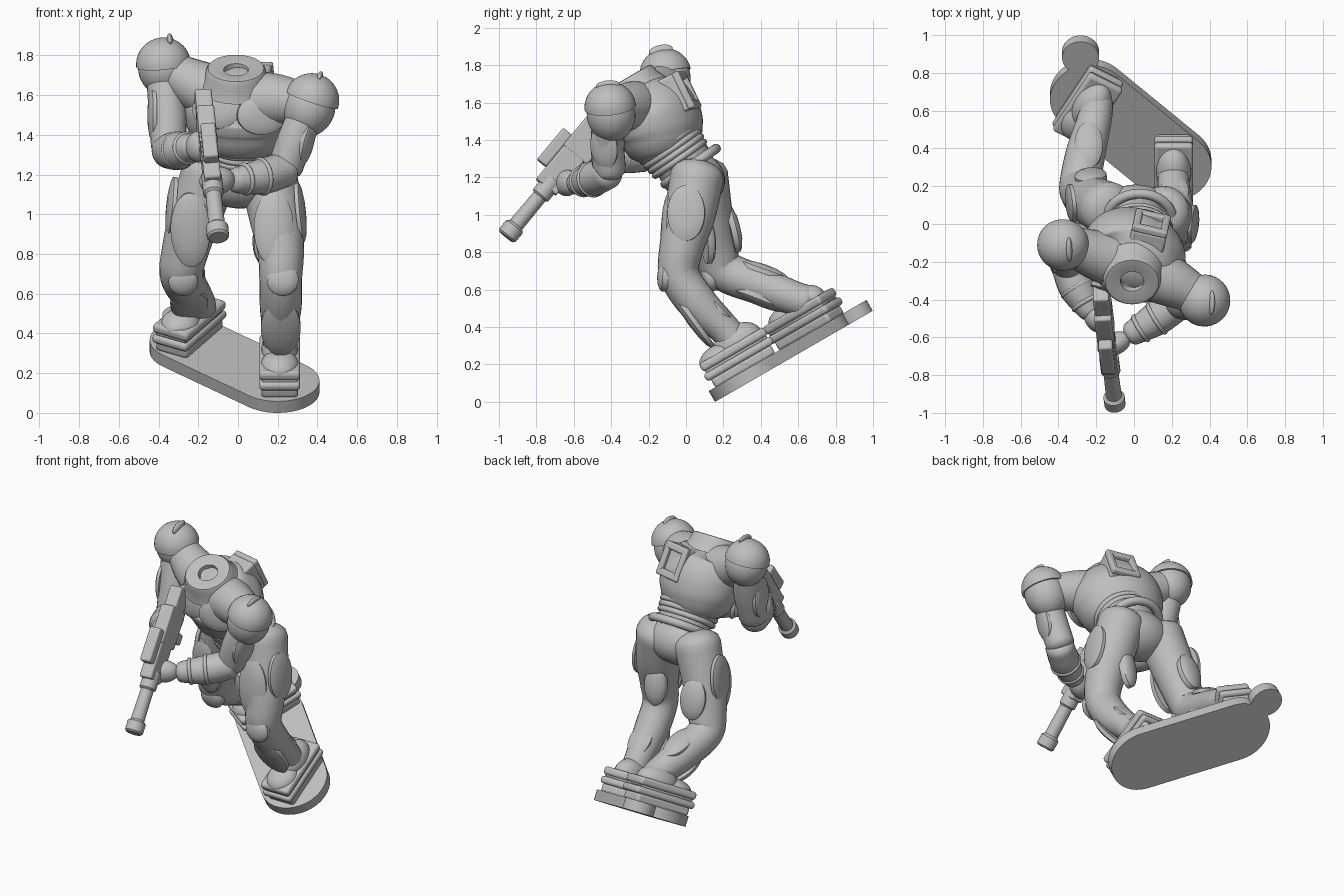
import bpy, bmesh, math
from mathutils import Vector, Matrix

cube = bpy.data.objects.get("Cube")
if cube:
    bpy.data.objects.remove(cube, do_unlink=True)

grey = bpy.data.materials.new("plain grey")
grey.use_nodes = True
grey.diffuse_color = (0.52, 0.52, 0.52, 1)
grey.node_tree.nodes["Principled BSDF"].inputs["Base Color"].default_value = grey.diffuse_color


def finish(name, bm, angle=40, bevel=0):
    bmesh.ops.recalc_face_normals(bm, faces=bm.faces)
    mesh = bpy.data.meshes.new(name)
    bm.to_mesh(mesh)
    bm.free()
    mesh.materials.append(grey)
    ob = bpy.data.objects.new(name, mesh)
    bpy.context.collection.objects.link(ob)
    if bevel:
        mod = ob.modifiers.new("soft edges", "BEVEL")
        mod.width, mod.segments = bevel, 3
    bpy.ops.object.select_all(action="DESELECT")
    ob.select_set(True)
    bpy.context.view_layer.objects.active = ob
    bpy.ops.object.shade_smooth_by_angle(angle=math.radians(angle))
    return ob


def frame(origin, z, up=(0, 0, 1)):
    """Matrix at origin with local z along z and local y near up."""
    z = Vector(z).normalized()
    x = Vector(up).cross(z).normalized()
    rot = Matrix((x, z.cross(x), z)).transposed()
    return Matrix.Translation(origin) @ rot.to_4x4()


def ball(name, m, size):
    bm = bmesh.new()
    bmesh.ops.create_uvsphere(bm, u_segments=32, v_segments=20, radius=1,
                              matrix=m @ Matrix.Diagonal((*size, 1)))
    return finish(name, bm)


def box(name, m, size, bevel=0.012):
    bm = bmesh.new()
    bmesh.ops.create_cube(bm, size=1, matrix=m @ Matrix.Diagonal((*size, 1)))
    return finish(name, bm, bevel=bevel)


def lathe(name, m, profile, sx=1, sides=40):
    """Spin (radius, height) points about local z."""
    bm = bmesh.new()
    verts = [bm.verts.new((r, 0, h)) for r, h in profile]
    edges = [bm.edges.new(p) for p in zip(verts, verts[1:])]
    bmesh.ops.spin(bm, geom=verts + edges, axis=(0, 0, 1), cent=(0, 0, 0),
                   angle=math.tau, steps=sides)
    bmesh.ops.remove_doubles(bm, verts=bm.verts, dist=0.0005)
    bm.transform(m @ Matrix.Diagonal((sx, 1, 1, 1)))
    return finish(name, bm)


def ring(name, m, radius, thick, sx=1):
    pts = [(radius + thick * math.cos(a), thick * math.sin(a))
           for a in (math.tau * i / 12 for i in range(13))]
    return lathe(name, m, pts, sx)


def loft(name, pts, wide=1, side=(1, 0, 0), sides=24, steps=6):
    """Smooth limb through (x, y, z, radius) points with rounded ends."""
    p = [Vector(q) for q in pts]
    p = [2 * p[0] - p[1]] + p + [2 * p[-1] - p[-2]]
    path = []
    for a, b, c, d in zip(p, p[1:], p[2:], p[3:]):
        for i in range(steps):
            t = i / steps
            path.append(0.5 * (2 * b + (c - a) * t + (2 * a - 5 * b + 4 * c - d) * t * t
                               + (3 * b - a - 3 * c + d) * t ** 3))
    path.append(p[-2])

    def cap(end, nxt):
        out = (end.xyz - nxt.xyz).normalized()
        return [Vector((*(end.xyz + out * end.w * 0.6 * math.sin(a)), end.w * math.cos(a)))
                for a in (0.4, 0.8, 1.2, 1.5)]
    path = cap(path[0], path[1])[::-1] + path + cap(path[-1], path[-2])
    bm, rings = bmesh.new(), []
    for i, q in enumerate(path):
        tan = (path[min(i + 1, len(path) - 1)].xyz - path[max(i - 1, 0)].xyz).normalized()
        x = (Vector(side) - tan * tan.dot(Vector(side))).normalized()
        y = tan.cross(x)
        rings.append([bm.verts.new(q.xyz + q.w * (x * wide * math.cos(a) + y * math.sin(a)))
                      for a in (math.tau * k / sides for k in range(sides))])
    for r, s in zip(rings, rings[1:]):
        for k in range(sides):
            j = (k + 1) % sides
            bm.faces.new((r[k], r[j], s[j], s[k]))
    bm.faces.new(rings[0])
    bm.faces.new(rings[-1])
    return finish(name, bm, 60)


def pad(name, at, normal, size, up=(0, 0, 1)):
    """Raised oval armour plate with a crisp rim."""
    m = frame(at, normal, up) @ Matrix.Diagonal((size[0], size[1], 1, 1))
    t = size[2]
    lathe(name, m, [(0, -t), (1, -t), (1, 0), (0.85, t * 0.45), (0.5, t * 0.85), (0, t)])


# Sloping base: rounded board and small end disc
slope = Matrix.Translation((0, 0.155, 0)) @ Matrix.Rotation(math.radians(30), 4, "X")
low, high, R, T = Vector((0.2, 0.21, 0)), Vector((-0.235, 0.62, 0)), 0.21, 0.067
start = math.atan2(high.y - low.y, high.x - low.x) + math.pi / 2
bm = bmesh.new()
outline = []
for centre, turn in ((low, start), (high, start + math.pi)):
    for i in range(25):
        a = turn + math.pi * i / 24
        outline.append(bm.verts.new(centre + R * Vector((math.cos(a), math.sin(a), 0))))
face = bm.faces.new(outline)
up = bmesh.ops.extrude_face_region(bm, geom=[face])
bmesh.ops.translate(bm, vec=(0, 0, T), verts=[v for v in up["geom"] if isinstance(v, bmesh.types.BMVert)])
bm.transform(slope)
finish("base_board", bm)
lathe("base_disc", slope @ Matrix.Translation((-0.283, 0.876, 0)),
      [(0, 0), (0.098, 0), (0.098, T), (0, T)])

# Boots with layered soles
for side, x, v, yaw in (("left", 0.21, 0.225, 0), ("right", -0.245, 0.635, -30)):
    m = slope @ Matrix.Translation((x, v, 0)) @ Matrix.Rotation(math.radians(yaw), 4, "Z")
    for part, n, h, w, l in (("tread", 0.09, 0.06, 0.185, 0.37), ("sole", 0.135, 0.045, 0.205, 0.415),
                             ("groove", 0.162, 0.03, 0.18, 0.38), ("upper", 0.193, 0.05, 0.205, 0.4)):
        box(f"{side}_boot_{part}", m @ Matrix.Translation((0, 0, n)), (w, l, h), 0.018)
    ball(f"{side}_boot_toe", m @ Matrix.Translation((0, -0.09, 0.2)), (0.095, 0.11, 0.065))
    ball(f"{side}_boot_instep", m @ Matrix.Translation((0, 0.04, 0.215)), (0.092, 0.14, 0.095))

# Legs
loft("left_leg", [(0.15, 0.06, 1.21, 0.145), (0.19, 0.02, 1.0, 0.137), (0.215, -0.025, 0.82, 0.118),
                  (0.215, -0.035, 0.68, 0.108), (0.215, 0.06, 0.53, 0.105), (0.21, 0.195, 0.4, 0.086),
                  (0.21, 0.265, 0.32, 0.082)])
loft("right_leg", [(-0.14, 0.08, 1.21, 0.145), (-0.22, 0.12, 0.98, 0.132), (-0.27, 0.16, 0.8, 0.117),
                   (-0.285, 0.21, 0.7, 0.11), (-0.255, 0.38, 0.63, 0.105), (-0.21, 0.55, 0.565, 0.092),
                   (-0.2, 0.64, 0.535, 0.09)])

# Leg armour
front = (0, -1, 0.05)
pad("left_thigh_side_pad", (0.32, 0.0, 1.01), (1, -0.1, 0.1), (0.1, 0.15, 0.02))
pad("left_thigh_front_pad", (0.18, -0.105, 0.93), front, (0.1, 0.19, 0.03))
pad("left_thigh_back_pad", (0.14, 0.125, 0.87), (-0.3, 1, 0.1), (0.07, 0.13, 0.03))
pad("left_knee_pad", (0.225, -0.125, 0.67), front, (0.08, 0.08, 0.03))
pad("left_shin_pad", (0.215, 0.035, 0.425), (0, -0.75, -0.55), (0.1, 0.17, 0.025))
pad("left_calf_pad", (0.215, 0.18, 0.51), (0, 0.7, 0.7), (0.075, 0.11, 0.02))
pad("right_thigh_side_pad", (-0.34, 0.11, 1.04), (-1, -0.1, 0.1), (0.1, 0.15, 0.02))
pad("right_thigh_front_pad", (-0.24, 0.0, 0.92), (-0.1, -1, -0.2), (0.1, 0.19, 0.03))
pad("right_thigh_back_pad", (-0.23, 0.26, 0.93), (-0.1, 1, 0.25), (0.085, 0.13, 0.03))
pad("right_knee_pad", (-0.275, 0.115, 0.66), (0.05, -1, -0.3), (0.075, 0.075, 0.03))
pad("right_shin_pad", (-0.245, 0.39, 0.54), (0.1, -0.4, -1), (0.095, 0.17, 0.025), (0, 1, 0))
pad("right_calf_pad", (-0.24, 0.42, 0.71), (0, 0.35, 1), (0.075, 0.13, 0.025), (0, 1, 0))

# Hips, belt and ribbed waist
spine = Vector((0, -0.57, 0.82))
ball("hips", frame((0.01, 0.05, 1.18), (0, -0.3, 1), (0, 1, 0)), (0.21, 0.16, 0.15))
ring("belt", frame((0.03, 0.025, 1.26), spine, (0, 1, 0)), 0.165, 0.026, 1.05)
loft("waist", [(0.01, 0.03, 1.2, 0.15), (0.02, -0.03, 1.31, 0.155), (0.01, -0.08, 1.39, 0.16)], 1.08)
for i in range(4):
    at = Vector((0.02, -0.035, 1.3)) + spine * 0.033 * i
    ring(f"waist_rib_{i + 1}", frame(at, spine, (0, 1, 0)), 0.157 + 0.004 * i, 0.018, 1.08)

# Chest, breast plates, shoulder bridge and neck collar
across = Vector((0.9, -0.34, -0.2))
loft("chest", [(0.0, -0.12, 1.405, 0.21), (0, -0.14, 1.47, 0.23), (0, -0.175, 1.55, 0.232),
               (0, -0.215, 1.61, 0.2), (-0.01, -0.24, 1.645, 0.14)], 1.2, across, 40)
loft("shoulder_bridge", [(-0.34, -0.11, 1.72, 0.1), (-0.18, -0.17, 1.635, 0.135), (0, -0.22, 1.575, 0.15),
                         (0.18, -0.3, 1.575, 0.135), (0.34, -0.38, 1.56, 0.1)], 1, (0, 1, 0))
for side, at, n in (("right", (-0.11, -0.355, 1.53), (-0.25, -0.95, 0.05)),
                    ("left", (0.12, -0.385, 1.5), (0.2, -0.95, 0.0))):
    pad(f"{side}_breast_plate", at, n, (0.125, 0.1, 0.022))
lathe("neck_collar", frame((-0.01, -0.305, 1.73), (0, -0.5, 0.86), (0, 1, 0)),
      [(0.18, -0.1), (0.15, -0.04), (0.145, -0.01), (0.135, 0.006), (0.12, 0.008), (0.06, -0.002),
       (0.055, -0.035), (0, -0.035)], 1.04)

# Back unit: framed plate with a sunken socket
back = frame((0.087, -0.018, 1.655), (0.2, 0.87, 0.45))
box("back_unit", back @ Matrix.Translation((0, 0, -0.045)), (0.19, 0.215, 0.12), 0.015)
for sx in (-1, 1):
    box("back_unit_side_rail", back @ Matrix.Translation((sx * 0.075, 0, 0.025)), (0.04, 0.215, 0.04), 0.012)
    box("back_unit_end_rail", back @ Matrix.Translation((0, sx * 0.085, 0.025)), (0.19, 0.045, 0.04), 0.012)

# Shoulder balls with overlapping caps and fins
for side, at, axis, shift, drop in (
        ("right", Vector((-0.375, -0.11, 1.755)), Vector((-0.1, -0.2, 0.95)), 0.045, 0.02),
        ("left", Vector((0.372, -0.405, 1.575)), Vector((0.3, -0.1, 0.9)), 0.0, 0.04)):
    m = frame(at, axis, (0, 1, 0))
    ball(f"{side}_shoulder_ball", m @ Matrix.Translation((0, 0, -drop)), (0.13, 0.13, 0.13 + drop / 2))
    dome = [(0.138 * math.cos(a), 0.135 * math.sin(a)) for a in (math.pi / 2 * i / 10 for i in range(11))]
    lathe(f"{side}_shoulder_cap", m, [(0.12, 0.0)] + dome)
    ball(f"{side}_shoulder_fin", m @ Matrix.Translation((shift, 0, 0.122)), (0.016, 0.065, 0.03))

# Arms, cuffs and hands
loft("right_upper_arm", [(-0.375, -0.12, 1.7, 0.088), (-0.355, -0.16, 1.52, 0.095), (-0.35, -0.21, 1.34, 0.088)])
loft("right_forearm", [(-0.35, -0.22, 1.32, 0.09), (-0.3, -0.34, 1.32, 0.095), (-0.23, -0.46, 1.34, 0.065)],
     1, (0, 0, 1))
loft("left_upper_arm", [(0.35, -0.41, 1.52, 0.09), (0.29, -0.42, 1.38, 0.09), (0.24, -0.41, 1.24, 0.088)])
loft("left_forearm", [(0.235, -0.42, 1.225, 0.088), (0.12, -0.5, 1.19, 0.09), (-0.01, -0.58, 1.17, 0.065)],
     1, (0, 0, 1))
pad("left_arm_pad", (0.355, -0.44, 1.36), (0.9, -0.3, -0.25), (0.075, 0.12, 0.02))
pad("right_arm_pad", (-0.435, -0.18, 1.5), (-1, -0.1, 0), (0.08, 0.13, 0.02))
for side, a, b in (("left", Vector((0.12, -0.5, 1.19)), Vector((-0.01, -0.58, 1.17))),
                   ("right", Vector((-0.3, -0.34, 1.32)), Vector((-0.23, -0.46, 1.34)))):
    for t, r in ((0.0, 0.086), (0.65, 0.072)):
        ring(f"{side}_cuff", frame(a.lerp(b, t), b - a), r, 0.012)
ball("left_hand", frame((-0.105, -0.635, 1.17), (0.9, 0.4, 0.1)), (0.06, 0.07, 0.095))
ball("right_hand", frame((-0.195, -0.5, 1.34), (-0.5, 0.8, 0)), (0.065, 0.08, 0.08))

# Rifle along its own axis, from muzzle to stock
muzzle, butt = Vector((-0.1, -0.962, 0.882)), Vector((-0.175, -0.375, 1.59))
gun = frame(muzzle, butt - muzzle, (0, -0.77, 0.64))
lathe("rifle_barrel", gun, [(0, 0), (0.045, 0), (0.056, 0.01), (0.057, 0.07), (0.042, 0.085),
                            (0.04, 0.28), (0.052, 0.29), (0.052, 0.4), (0, 0.4)], sides=24)
for part, y, t, size in (("handguard", 0.005, 0.47, (0.085, 0.14, 0.26)), ("receiver", -0.005, 0.69, (0.09, 0.17, 0.24)),
                         ("stock", -0.01, 0.85, (0.085, 0.12, 0.18)), ("sight_mount", 0.075, 0.55, (0.055, 0.07, 0.19)),
                         ("sight", 0.105, 0.535, (0.075, 0.065, 0.22)), ("grip", -0.11, 0.66, (0.055, 0.12, 0.07))):
    box(f"rifle_{part}", gun @ Matrix.Translation((0, y, t)), size)
